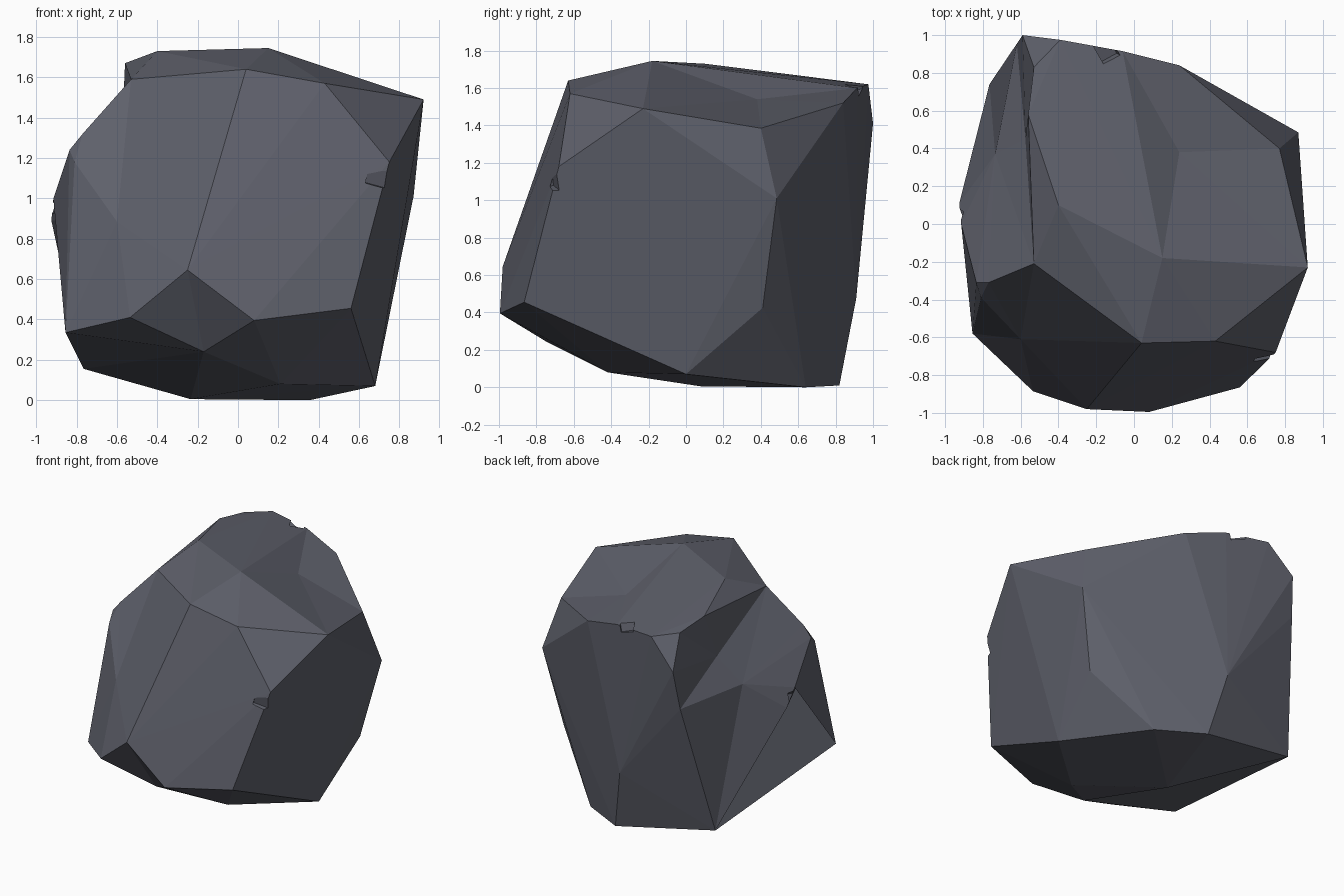
import bpy, bmesh

if "Cube" in bpy.data.objects:
    bpy.data.objects.remove(bpy.data.objects["Cube"])

# Corner points of the boulder, grouped by region
top = dict(peak=(.15, -.18, 1.745), front_l=(.04, -.63, 1.64), front_r=(.43, -.62, 1.57),
           right=(.92, -.23, 1.49), right_b=(.77, .40, 1.385), back_r=(.24, .84, 1.52),
           back=(-.06, .915, 1.60), back_l=(-.39, .975, 1.62), left_c=(-.53, .83, 1.63),
           left_b=(-.56, .58, 1.67), left=(-.40, .10, 1.73), left_f=(-.53, -.21, 1.59))
belt = dict(b_corner=(-.59, 1.0, 1.41), b_low=(-.62, .955, 1.12), r_b=(.87, .485, 1.01),
            r_f=(.75, -.68, 1.18), l_f1=(-.77, -.31, 1.32), l_f2=(-.835, -.31, 1.24),
            l_f3=(-.81, -.39, 1.18), l_1=(-.915, 0, 1.0), l_2=(-.925, .11, .89))
base = dict(f_top=(-.25, -.98, .645), f_r=(.56, -.865, .455), f_mid=(.08, -.995, .395),
            f_l=(-.535, -.885, .41), f_low2=(.21, -.42, .08),
            l_front=(-.855, -.58, .335), l_back=(-.765, .74, .155), r_mid=(.74, .41, .425),
            r_low=(.68, 0, .07), foot_r=(.355, .64, 0), foot_b=(.02, .82, .01),
            foot_l=(-.235, .08, .005), back_mid=(-.08, .91, .475))

bm = bmesh.new()
pts = {k: bm.verts.new(v) for group in (top, belt, base) for k, v in group.items()}
bmesh.ops.convex_hull(bm, input=list(bm.verts))
bmesh.ops.delete(bm, geom=[v for v in bm.verts if not v.link_faces], context='VERTS')


def dent(name, co, ring):
    """Replace the faces inside the named ring by a fan to a sunken point."""
    names = {pts[n] for n in ring.split() if pts[n].is_valid}
    gone = [f for f in bm.faces if all(v in names for v in f.verts)]
    if not gone:
        return
    rim = [tuple(e.verts) for e in {e for f in gone for e in f.edges}
           if sum(f in gone for f in e.link_faces) == 1]
    bmesh.ops.delete(bm, geom=gone, context='FACES')
    p = pts[name] = bm.verts.new(co)
    for a, b in rim:
        bm.faces.new((a, b, p))


# Sunken areas: top, front left flank, lower front, back left flank and its wall
dent('top_dip', (.24, .38, 1.54), 'peak right right_b back_r back')
dent('front_dip', (-.60, -.61, .885),
     'front_l left_f l_f1 l_f3 l_1 l_2 l_back l_front f_l f_top')
dent('low_dip', (-.17, -.74, .24), 'f_top f_l f_mid l_front l_back foot_l f_low2')
dent('left_dip', (-.735, .37, 1.12),
     'left_b b_corner left_c left_f b_low l_2 l_back l_f1 l_f2 l_1')
if 'left_dip' in pts:
    dent('wall_foot', (-.575, .45, 1.32), 'left_b b_corner left_c left_f b_low left_dip')
bmesh.ops.recalc_face_normals(bm, faces=list(bm.faces))

mesh = bpy.data.meshes.new('boulder')
bm.to_mesh(mesh)
bm.free()
rock = bpy.data.objects.new('boulder', mesh)
bpy.context.collection.objects.link(rock)
stone = bpy.data.materials.new('slate grey')
stone.diffuse_color = (.112, .117, .146, 1)
stone.use_nodes = True
stone.node_tree.nodes["Principled BSDF"].inputs["Base Color"].default_value = stone.diffuse_color
mesh.materials.append(stone)

# Small chips knocked out of the edges
for loc, size, rot in (((.715, -.755, 1.11), .12, (.2, .25, .3)),
                       ((-.14, .915, 1.62), .10, (.3, .2, .5)),
                       ((-.94, .03, .95), .08, (.3, .7, .2))):
    bpy.ops.mesh.primitive_cube_add(size=size, location=loc, rotation=rot)
    chip = bpy.context.object
    chip.name = 'chip_cutter'
    chip.hide_render = True
    chip.data.materials.append(stone)
    bpy.context.view_layer.objects.active = rock
    mod = rock.modifiers.new('chip', 'BOOLEAN')
    mod.operation, mod.solver, mod.object = 'DIFFERENCE', 'EXACT', chip
    bpy.ops.object.modifier_apply(modifier=mod.name)
    bpy.data.objects.remove(chip)
